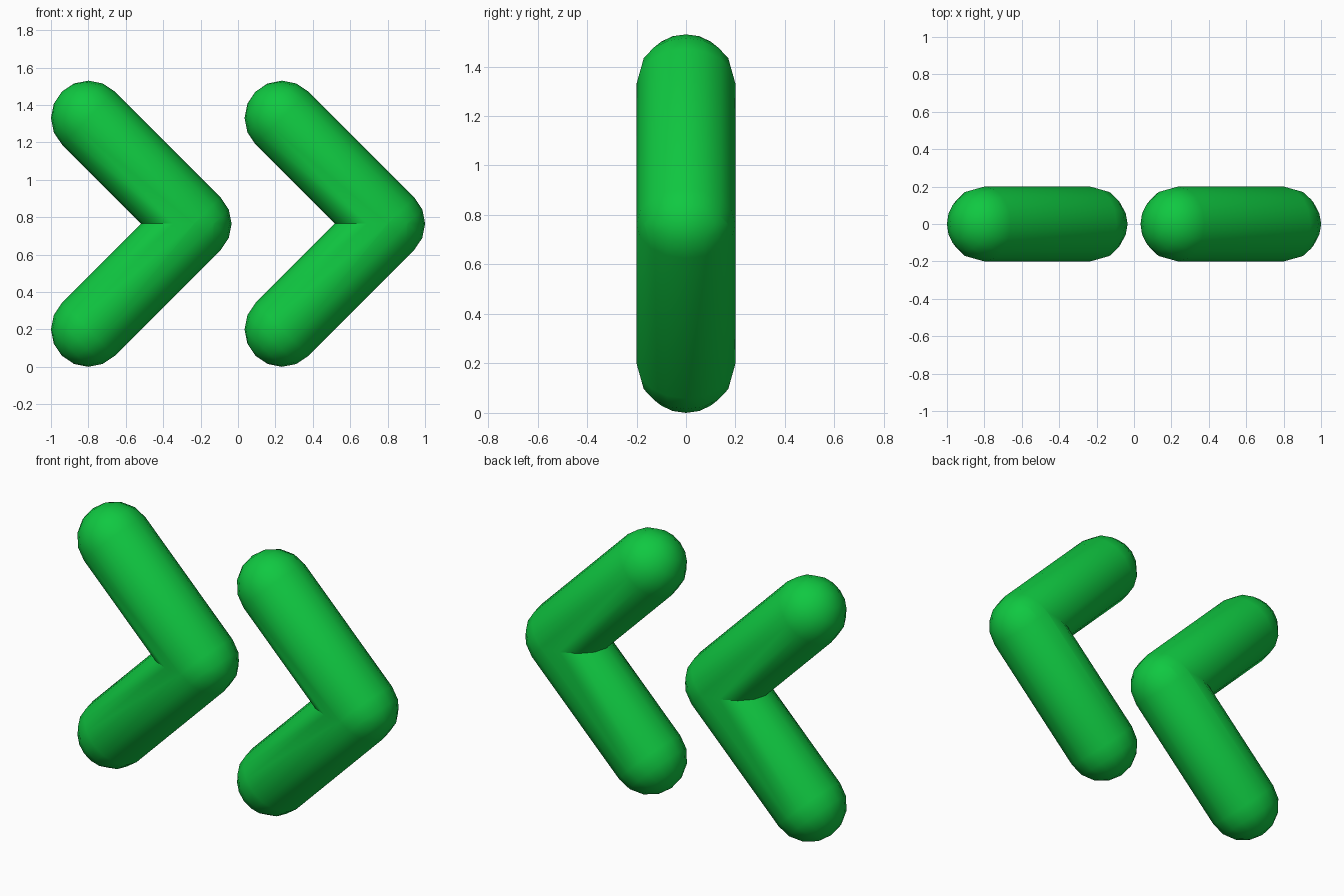
import bpy, bmesh, math
from mathutils import Matrix, Vector

if "Cube" in bpy.data.objects:
    bpy.data.objects.remove(bpy.data.objects["Cube"])

R = 0.2            # tube radius
ARM = 0.8          # arm length between the end centre and the elbow centre
MID = 0.765        # height of the elbow, also the mirror plane
SIDES = 16
CAP = 4            # rings per rounded end

green = bpy.data.materials.new("bright_green")
green.diffuse_color = (0.005, 0.58, 0.053, 1)
green.use_nodes = True
green.node_tree.nodes["Principled BSDF"].inputs["Base Color"].default_value = green.diffuse_color


def capsule():
    """Rounded bar along z, from the end centre at 0 to ARM."""
    bm = bmesh.new()
    steps = [i * math.pi / 2 / CAP for i in range(CAP + 1)]
    profile = [(R * math.sin(a), -R * math.cos(a)) for a in steps]
    profile += [(R * math.cos(a), ARM + R * math.sin(a)) for a in steps]
    verts = [bm.verts.new((x, 0, z)) for x, z in profile]
    edges = [bm.edges.new(p) for p in zip(verts, verts[1:])]
    bmesh.ops.spin(bm, geom=verts + edges, cent=(0, 0, 0), axis=(0, 0, 1),
                   angle=math.tau, steps=SIDES)
    bmesh.ops.remove_doubles(bm, verts=bm.verts, dist=1e-4)
    return bm


def chevron(name, x):
    # Lower arm, tilted and trimmed at the middle height
    bm = capsule()
    tilt = Matrix.Translation((0, 0, R - MID)) @ Matrix.Rotation(math.pi / 4, 4, 'Y')
    bmesh.ops.transform(bm, matrix=tilt, verts=bm.verts)
    bmesh.ops.bisect_plane(bm, geom=bm.verts[:] + bm.edges[:] + bm.faces[:],
                           dist=1e-5, plane_co=Vector((0, 0, 0)),
                           plane_no=Vector((0, 0, 1)), clear_outer=True)
    bmesh.ops.recalc_face_normals(bm, faces=bm.faces)
    # The trimmed arm is open at the elbow, so make sure it faces outwards
    low = min(bm.faces, key=lambda f: f.calc_center_median().z)
    if low.normal.z > 0:
        bmesh.ops.reverse_faces(bm, faces=bm.faces)
    mesh = bpy.data.meshes.new(name)
    bm.to_mesh(mesh)
    bm.free()
    mesh.materials.append(green)
    ob = bpy.data.objects.new(name, mesh)
    bpy.context.collection.objects.link(ob)
    ob.location = (x, 0, MID)
    # Upper arm
    mirror = ob.modifiers.new("upper_arm", 'MIRROR')
    mirror.use_axis = (False, False, True)
    mirror.merge_threshold = 0.001
    bpy.ops.object.select_all(action='DESELECT')
    ob.select_set(True)
    bpy.context.view_layer.objects.active = ob
    bpy.ops.object.modifier_apply(modifier=mirror.name)
    bpy.ops.object.shade_smooth_by_angle(angle=math.radians(40))


chevron("left_chevron", -0.8)
chevron("right_chevron", 0.235)
